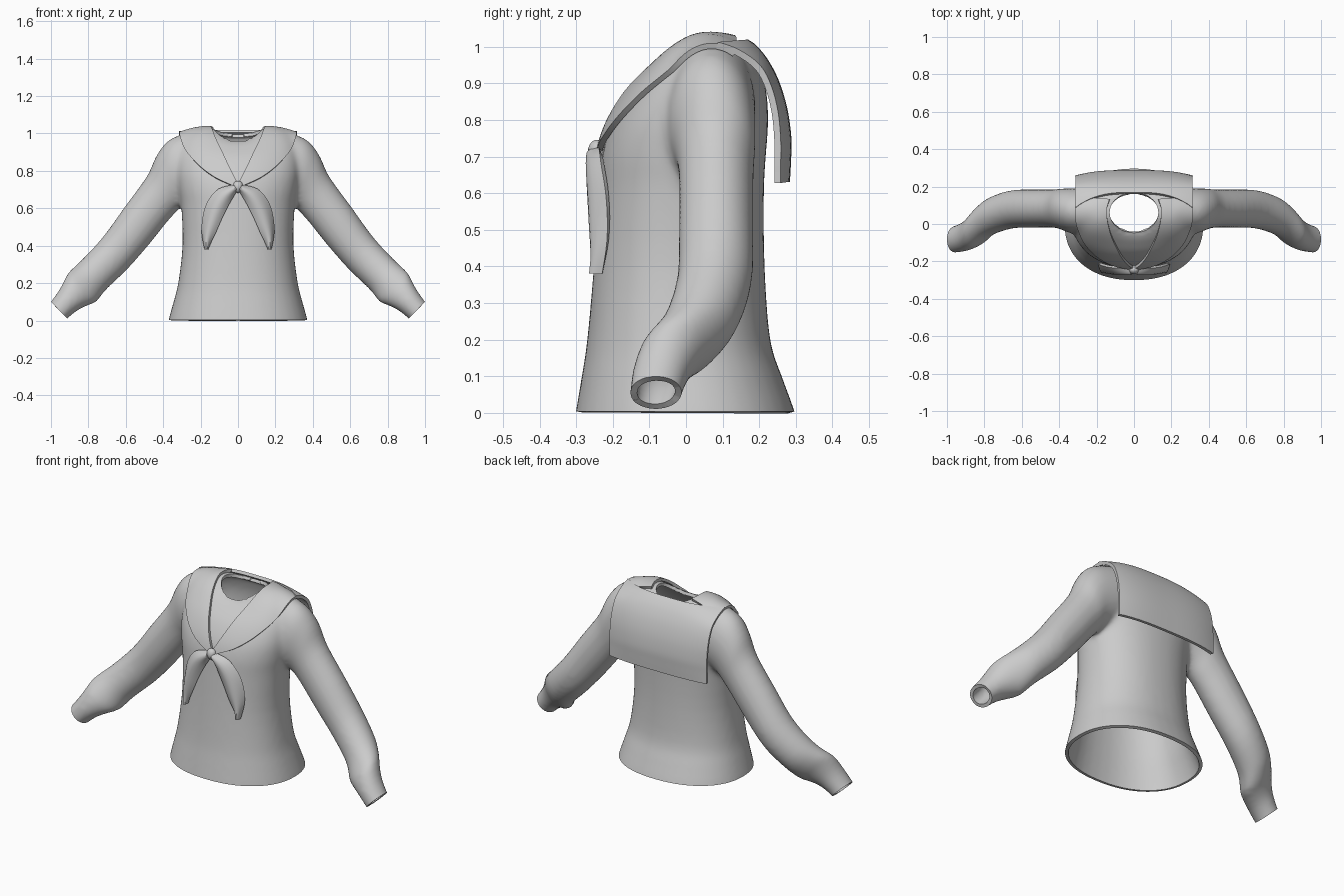
import bpy, bmesh, math
from mathutils import Vector
from mathutils.bvhtree import BVHTree

if "Cube" in bpy.data.objects:
    bpy.data.objects.remove(bpy.data.objects["Cube"])

cloth = bpy.data.materials.new("grey_cloth")
cloth.diffuse_color = (0.6, 0.6, 0.6, 1)
cloth.use_nodes = True
cloth.node_tree.nodes["Principled BSDF"].inputs["Base Color"].default_value = cloth.diffuse_color
N = 40


def make_object(name, bm):
    bmesh.ops.recalc_face_normals(bm, faces=bm.faces[:])
    mesh = bpy.data.meshes.new(name)
    bm.to_mesh(mesh)
    obj = bpy.data.objects.new(name, mesh)
    bpy.context.collection.objects.link(obj)
    mesh.materials.append(cloth)
    bpy.ops.object.select_all(action='DESELECT')
    bpy.context.view_layer.objects.active = obj
    obj.select_set(True)
    return obj


def grid(bm, rows, closed=False):
    """Skin a list of equally long point rows with quads."""
    vs = [[bm.verts.new(p) for p in r] for r in rows]
    n = len(rows[0])
    for a, b in zip(vs, vs[1:]):
        for i in range(n if closed else n - 1):
            j = (i + 1) % n
            bm.faces.new((a[i], a[j], b[j], b[i]))
    if closed:
        bm.faces.new(vs[0])
        bm.faces.new(vs[-1][::-1])


def spline(keys, steps):
    """Catmull-Rom refinement of a list of number tuples."""
    out = []
    for i in range(len(keys) - 1):
        p0, p1, p2, p3 = (keys[max(i - 1, 0)], keys[i], keys[i + 1], keys[min(i + 2, len(keys) - 1)])
        for s in range(steps):
            t = s / steps
            out.append([0.5 * (2 * b + (c - a) * t + (2 * a - 5 * b + 4 * c - d) * t * t
                               + (3 * b - a - 3 * c + d) * t ** 3)
                        for a, b, c, d in zip(p0, p1, p2, p3)])
    return out + [list(keys[-1])]


def power(v, e):
    return math.copysign(abs(v) ** e, v)


# Torso rings: half width, side z, front y, front z, back y, back z
torso = [(.385, -.06, -.31, -.06, .315, -.06), (.37, .01, -.30, .01, .295, .01),
         (.345, .1, -.285, .1, .262, .1), (.32, .2, -.27, .2, .23, .2),
         (.297, .4, -.252, .4, .215, .4), (.303, .6, -.238, .6, .213, .6),
         (.318, .7, -.23, .7, .218, .7), (.33, .8, -.205, .785, .225, .8),
         (.32, .9, -.155, .87, .218, .89), (.27, .985, -.105, .92, .2, .955),
         (.2, 1.02, -.075, .945, .188, .985), (.13, 1.025, -.045, .96, .17, 1.0)]
body_bm = bmesh.new()
rows = []
for a, zs, yf, zf, yb, zb in spline(torso, 3):
    row = []
    for k in range(N):
        t = 2 * math.pi * k / N
        c, s = power(math.cos(t), .9), power(math.sin(t), .9)
        mid, half = (yf + yb) / 2, (yb - yf) / 2
        end = zb if s > 0 else zf
        row.append((a * c, mid + half * s, zs + (end - zs) * s * s))
    rows.append(row)
grid(body_bm, rows, True)

# Sleeve rings: upper x, z, lower x, z, front y, back y
sleeve = [(.22, 1.02, .23, .66, -.05, .19), (.36, .972, .30, .61, -.05, .19),
          (.435, .885, .335, .575, -.03, .19), (.485, .775, .38, .525, -.02, .185),
          (.605, .61, .48, .4, -.02, .185), (.72, .45, .595, .27, -.025, .18),
          (.83, .33, .705, .165, -.06, .14), (.895, .27, .755, .1, -.105, .085),
          (.915, .245, .79, .085, -.125, .055), (.95, .175, .85, .058, -.145, .015),
          (1.003, .098, .91, .012, -.155, -.01), (1.05, .05, .955, -.035, -.16, -.02)]
for side in (-1, 1):
    rows = []
    for ux, uz, lx, lz, y0, y1 in spline(sleeve, 3):
        row = []
        for k in range(N):
            t = 2 * math.pi * k / N
            c, s = math.cos(t), math.sin(t)
            row.append((side * ((ux + lx) / 2 + (ux - lx) / 2 * c), (y0 + y1) / 2 + (y1 - y0) / 2 * s,
                        (uz + lz) / 2 + (uz - lz) / 2 * c))
        rows.append(row)
    grid(body_bm, rows, True)
body = make_object("blouse_body", body_bm)

# Fuse torso and sleeves into one soft surface
rm = body.modifiers.new("fuse", 'REMESH')
rm.mode, rm.voxel_size = 'VOXEL', .013
bpy.ops.object.modifier_apply(modifier="fuse")
bm = bmesh.new()
bm.from_mesh(body.data)
for _ in range(7):
    bmesh.ops.smooth_vert(bm, verts=bm.verts[:], factor=.5, use_axis_x=True, use_axis_y=True, use_axis_z=True)
tree = BVHTree.FromBMesh(bm)


def cut(co, no):
    bmesh.ops.bisect_plane(bm, geom=bm.verts[:] + bm.edges[:] + bm.faces[:],
                           plane_co=co, plane_no=no, clear_outer=True)


# Open the cuffs, hem and neck
for side in (-1, 1):
    cut((side * .956, 0, .055), (side * .71, 0, -.7))
cut((0, 0, .004), (0, 0, -1))
NX, NY, NC = .13, .108, .061


def neck_r(v):
    return math.hypot(v.co.x / NX, (v.co.y - NC) / NY) if v.co.z > .85 else 9


bmesh.ops.delete(bm, geom=[v for v in bm.verts if neck_r(v) < 1], context='VERTS')
for v in bm.verts:
    r = neck_r(v)
    if v.is_boundary and r < 2:
        v.co.x /= r
        v.co.y = NC + (v.co.y - NC) / r
bm.to_mesh(body.data)
bm.free()


def finish(obj, thickness, offset=-1):
    m = obj.modifiers.new("thickness", 'SOLIDIFY')
    m.thickness, m.offset = thickness, offset
    bpy.ops.object.modifier_apply(modifier="thickness")
    bpy.ops.object.shade_smooth_by_angle(angle=math.radians(45))


finish(body, .018)


def on_body(p, lift):
    co, no, _, _ = tree.find_nearest(Vector(p))
    return co + no * lift


# Front lapels: inner edge xyz, outer edge xyz, from the knot over the shoulder
lapel = [(.004, -.225, .735, .012, -.23, .712), (.04, -.19, .80, .12, -.21, .762),
         (.08, -.13, .88, .21, -.16, .83), (.12, -.06, .965, .28, -.08, .91),
         (.142, .02, 1.02, .305, 0, .97), (.145, .08, 1.03, .31, .07, 1.0), (.13, .13, 1.02, .31, .14, .99)]
for side, label in ((-1, "left"), (1, "right")):
    bm = bmesh.new()
    rows = []
    for r in spline(lapel, 5):
        a, b = Vector(r[:3]), Vector(r[3:])
        row = [on_body(a.lerp(b, k / 10), .011) for k in range(11)]
        rows.append([(side * abs(p.x), p.y, p.z) for p in row])
    grid(bm, rows)
    finish(make_object("lapel_" + label, bm), .016, 0)

# Back flap: centre y, z, edge y, z
flap = [(.165, 1.012, .085, 1.005), (.185, .998, .14, .985), (.215, .962, .195, .945), (.245, .905, .225, .89),
        (.268, .83, .243, .82), (.279, .75, .25, .745), (.278, .69, .25, .685), (.275, .632, .25, .628)]
bm = bmesh.new()
rows = []
for yc, zc, ye, ze in spline(flap, 4):
    row = []
    for k in range(25):
        u = k / 12 - 1
        w = abs(u) ** 3
        row.append((.312 * u, yc + (ye - yc) * w, zc + (ze - zc) * w))
    rows.append(row)
grid(bm, rows)
finish(make_object("collar_back_flap", bm), .018, 0)

# Tie tails: inner edge x, z, outer edge x, z
tail = [(.008, .70, .02, .72), (.045, .635, .10, .70), (.083, .56, .155, .64),
        (.118, .48, .182, .56), (.148, .42, .188, .47), (.166, .382, .172, .38)]
for side, label in ((-1, "left"), (1, "right")):
    bm = bmesh.new()
    rows = []
    for ix, iz, ox, oz in spline(tail, 4):
        row = []
        for k in range(9):
            t = k / 8
            x, z = ix + (ox - ix) * t, iz + (oz - iz) * t
            hit = tree.ray_cast(Vector((x, -1, z)), Vector((0, 1, 0)))[0]
            row.append((side * x, hit.y - .01 - .028 * math.sin(math.pi * t), z))
        rows.append(row)
    grid(bm, rows)
    finish(make_object("tie_tail_" + label, bm), .014, 0)

# Tie knot
bm = bmesh.new()
bmesh.ops.create_uvsphere(bm, u_segments=20, v_segments=12, radius=1)
for v in bm.verts:
    taper = 1 + .2 * v.co.z
    v.co = Vector((v.co.x * .026 * taper, -.243 + v.co.y * .025, .714 + v.co.z * .032))
make_object("tie_knot", bm)
bpy.ops.object.shade_smooth_by_angle(angle=math.radians(60))
